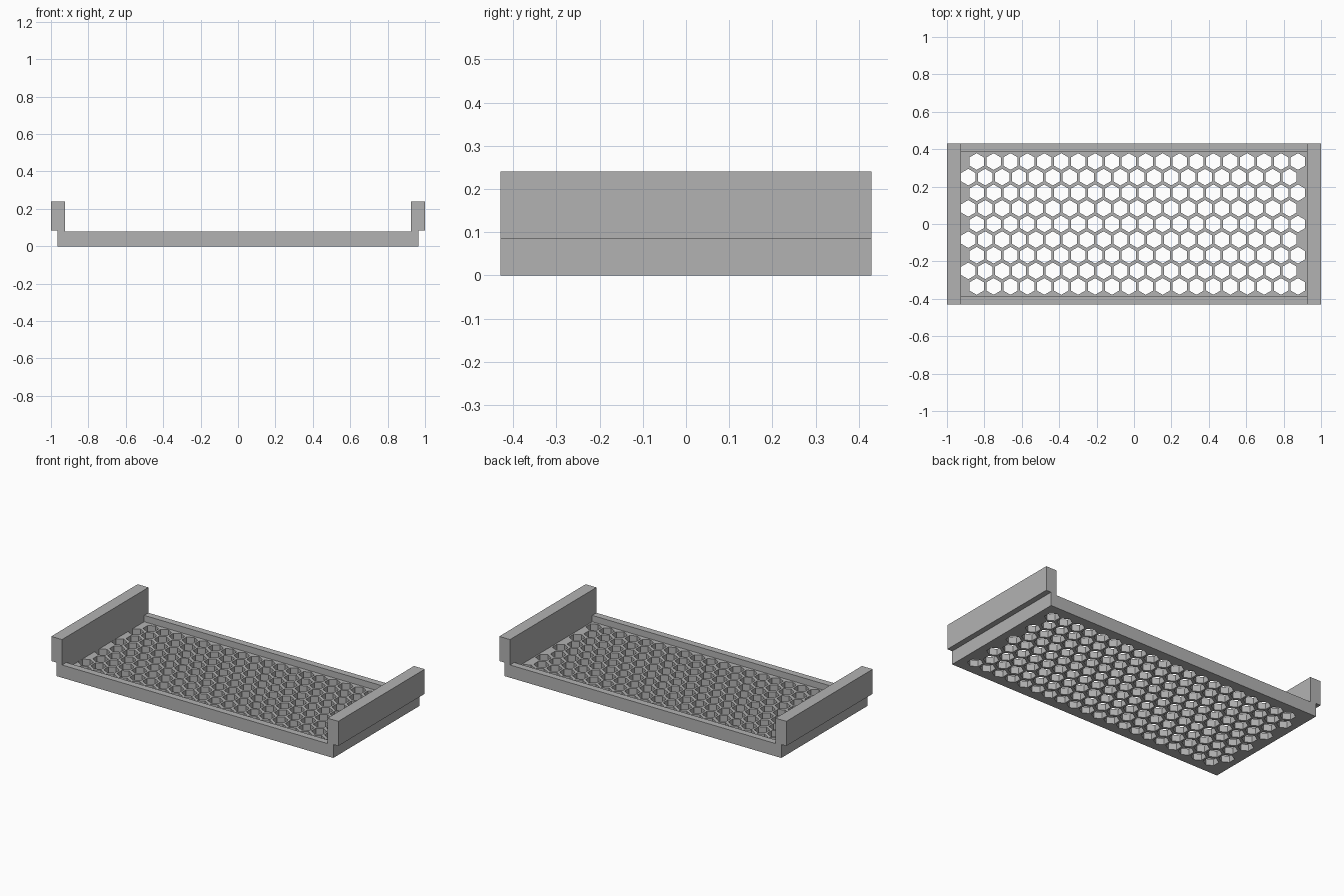
import bpy, bmesh, math
from mathutils import Matrix

old = bpy.data.objects.get("Cube")
if old:
    bpy.data.objects.remove(old, do_unlink=True)

grey = bpy.data.materials.new("plain_grey")
grey.use_nodes = True
colour = (0.45, 0.45, 0.45, 1)
grey.diffuse_color = colour
grey.node_tree.nodes["Principled BSDF"].inputs["Base Color"].default_value = colour

HALF_Y, INNER_X, INNER_Y = 0.43, 0.925, 0.388
FLOOR, RIM = 0.04, 0.08


def add_object(name, bm):
    bmesh.ops.recalc_face_normals(bm, faces=bm.faces)
    mesh = bpy.data.meshes.new(name)
    bm.to_mesh(mesh)
    bm.free()
    mesh.materials.append(grey)
    obj = bpy.data.objects.new(name, mesh)
    bpy.context.collection.objects.link(obj)
    return obj


def box(name, x0, x1, y0, y1, z0, z1):
    bm = bmesh.new()
    centre = ((x0 + x1) / 2, (y0 + y1) / 2, (z0 + z1) / 2)
    size = (x1 - x0, y1 - y0, z1 - z0, 1)
    bmesh.ops.create_cube(bm, size=1, matrix=Matrix.Translation(centre) @ Matrix.Diagonal(size))
    return add_object(name, bm)


def end_rail(name, side):
    # Stepped profile extruded along the depth
    profile = [(INNER_X, 0), (0.965, 0), (0.965, 0.085), (1, 0.085), (1, 0.24), (INNER_X, 0.24)]
    bm = bmesh.new()
    face = bm.faces.new([bm.verts.new((side * x, -HALF_Y, z)) for x, z in profile])
    ext = bmesh.ops.extrude_face_region(bm, geom=[face])
    verts = [g for g in ext["geom"] if isinstance(g, bmesh.types.BMVert)]
    bmesh.ops.translate(bm, verts=verts, vec=(0, 2 * HALF_Y, 0))
    return add_object(name, bm)


# End rails and long rims
end_rail("left_end_rail", 1)
end_rail("right_end_rail", -1)
box("front_rim", -INNER_X, INNER_X, -HALF_Y, -INNER_Y, 0, RIM)
box("back_rim", -INNER_X, INNER_X, INNER_Y, HALF_Y, 0, RIM)

# Floor with staggered hexagonal holes
floor = box("perforated_floor", -INNER_X, INNER_X, -INNER_Y, INNER_Y, 0, FLOOR)
bm = bmesh.new()
for row in range(9):
    start = -0.886 if row % 2 else -0.841
    for col in range(20):
        spot = Matrix.Translation((start + col * 0.0904, (row - 4) * 0.0835, FLOOR / 2))
        bmesh.ops.create_cone(bm, cap_ends=True, segments=6, radius1=0.0445, radius2=0.0445,
                              depth=0.1, matrix=spot @ Matrix.Rotation(math.tau, 4, "Z"))
# Points of each hexagon face front and back
if max(abs(v.co.y) for v in bm.verts) < 4 * 0.0835 + 0.044:
    for row_face in [f for f in bm.faces if len(f.verts) == 6]:
        bmesh.ops.rotate(bm, verts=row_face.verts, cent=row_face.calc_center_median(),
                         matrix=Matrix.Rotation(math.pi / 6, 3, "Z"))
cutter = add_object("hole_cutter", bm)
cutter.hide_render = True

cut = floor.modifiers.new("holes", "BOOLEAN")
cut.operation = "DIFFERENCE"
cut.solver = "EXACT"
cut.object = cutter
bpy.context.view_layer.objects.active = floor
bpy.ops.object.modifier_apply(modifier=cut.name)
bpy.data.objects.remove(cutter, do_unlink=True)
